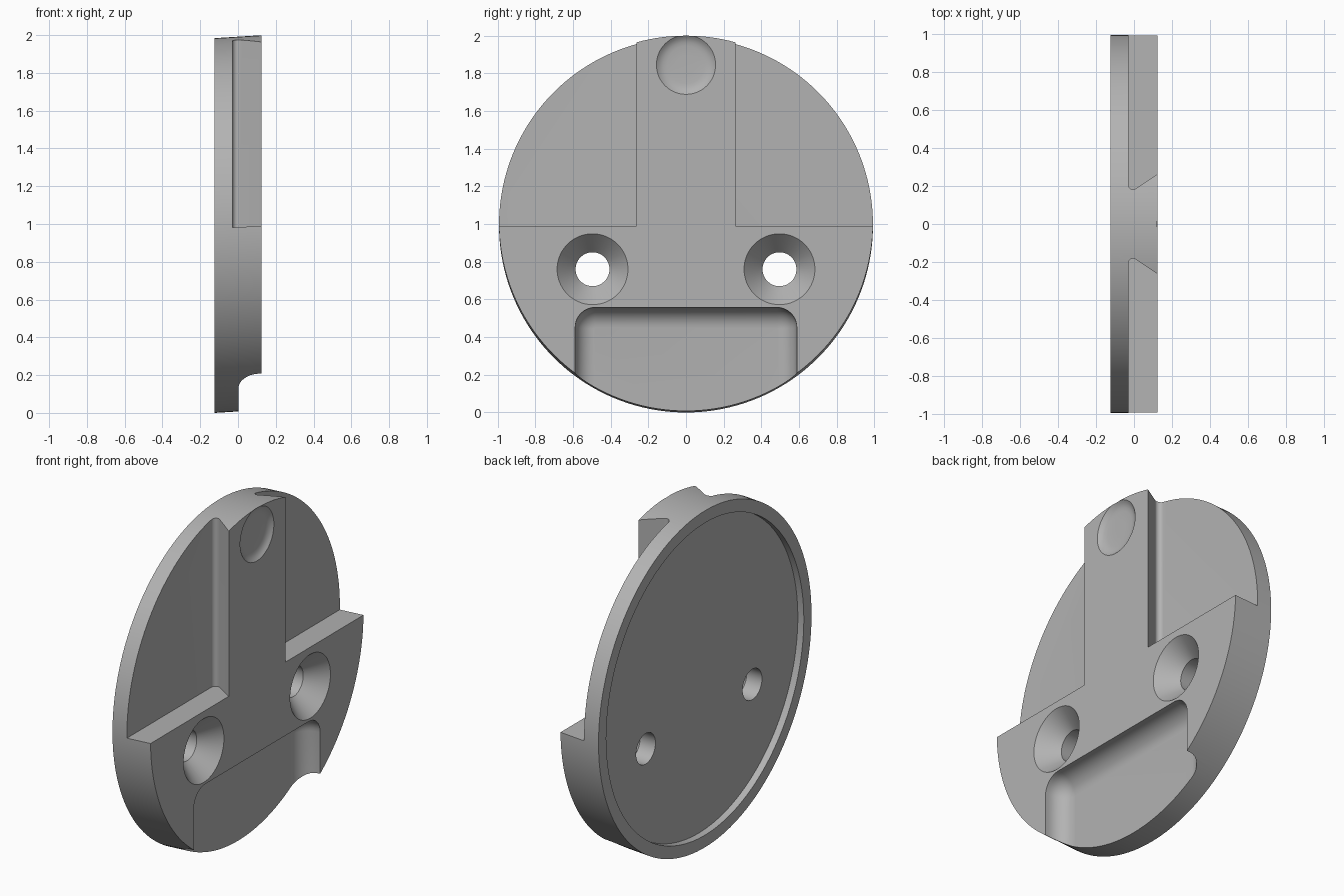
import bpy, bmesh
from math import sin, cos, pi, radians

if "Cube" in bpy.data.objects:
    bpy.data.objects.remove(bpy.data.objects["Cube"])

R, HALF = 0.992, 0.124      # disc radius, half thickness
SLANT = 0.062               # slight upward draft toward the +x face


def loft(name, rings):
    """Closed solid skinned through rings of equal point count."""
    bm = bmesh.new()
    vs = [[bm.verts.new(p) for p in ring] for ring in rings]
    n = len(vs[0])
    for a, b in zip(vs, vs[1:]):
        for i in range(n):
            j = (i + 1) % n
            bm.faces.new((a[i], a[j], b[j], b[i]))
    bm.faces.new(vs[0])
    bm.faces.new(vs[-1])
    bmesh.ops.recalc_face_normals(bm, faces=bm.faces[:])
    me = bpy.data.meshes.new(name)
    bm.to_mesh(me)
    bm.free()
    ob = bpy.data.objects.new(name, me)
    bpy.context.collection.objects.link(ob)
    return ob


def lathe(name, profile, cy, cz, n):
    """Turn (x, radius) pairs around an axis along x."""
    return loft(name, [[(x, cy + r * cos(2 * pi * i / n), cz + r * sin(2 * pi * i / n))
                        for i in range(n)] for x, r in profile])


def cut(body, cutter):
    mod = body.modifiers.new("cut", 'BOOLEAN')
    mod.operation = 'DIFFERENCE'
    mod.solver = 'EXACT'
    mod.object = cutter
    bpy.context.view_layer.objects.active = body
    bpy.ops.object.modifier_apply(modifier=mod.name)
    bpy.data.objects.remove(cutter, do_unlink=True)


# Disc with a shallow round recess in its back
plate = lathe("mounting_plate", [(-0.085, 0.92), (-HALF, 0.92), (-HALF, R), (HALF, R)], 0, R, 160)

# Upper side recesses, leaving a dovetail rail with rounded roots
for s in (-1, 1):
    section = [(-0.03, 1.3), (0.3, 1.3), (0.3, 0.263), (HALF, 0.263)]
    section += [(-0.005 + 0.025 * cos(radians(a)), 0.207 + 0.025 * sin(radians(a)))
                for a in [303.7 - 12.37 * k for k in range(11)]]
    cut(plate, loft("side_cutter", [[(x, s * y, z) for x, y in section] for z in (0.975, 2.5)]))


# Lower pocket with rounded corners and a filleted floor
def pocket_ring(x, inset):
    w, top, c = 0.588 - inset, 0.542 - inset, 0.105 - inset
    pts = [(-w, -0.4), (w, -0.4)]
    for cy, start in ((w - c, 0), (c - w, 90)):
        for k in range(9):
            a = radians(start + 90 * k / 8)
            pts.append((cy + c * cos(a), top - c + c * sin(a)))
    return [(x, y, z) for y, z in pts]


rings = [pocket_ring(0.003 + 0.1 * (1 - cos(t)), 0.1 * (1 - sin(t)))
         for t in [pi / 2 * k / 8 for k in range(9)]]
cut(plate, loft("pocket_cutter", rings + [pocket_ring(0.3, 0)]))

# Draft: lean the whole rim slightly upward toward the +x face
for v in plate.data.vertices:
    v.co.z += SLANT * (v.co.x + HALF)

# Countersunk screw holes
for s in (-1, 1):
    cut(plate, lathe("screw_cutter", [(-0.3, 0.09), (0.015, 0.09), (HALF, 0.188), (0.2, 0.188)],
                     s * 0.496, 0.76, 64))

# Shallow round dimple near the top of the rail
cut(plate, lathe("dimple_cutter", [(0.16, 0.157), (HALF, 0.157), (0.115, 0.146), (0.108, 0.134),
                                   (0.103, 0.12), (0.1, 0.1), (0.099, 0.05)], 0, 1.845, 64))

# Single grey finish
grey = bpy.data.materials.new("plain_grey")
grey.diffuse_color = (0.45, 0.45, 0.45, 1)
grey.use_nodes = True
grey.node_tree.nodes["Principled BSDF"].inputs["Base Color"].default_value = grey.diffuse_color
plate.data.materials.clear()
plate.data.materials.append(grey)
for p in plate.data.polygons:
    p.material_index = 0

bpy.ops.object.select_all(action='DESELECT')
plate.select_set(True)
bpy.context.view_layer.objects.active = plate
bpy.ops.object.shade_smooth_by_angle(angle=radians(22))
